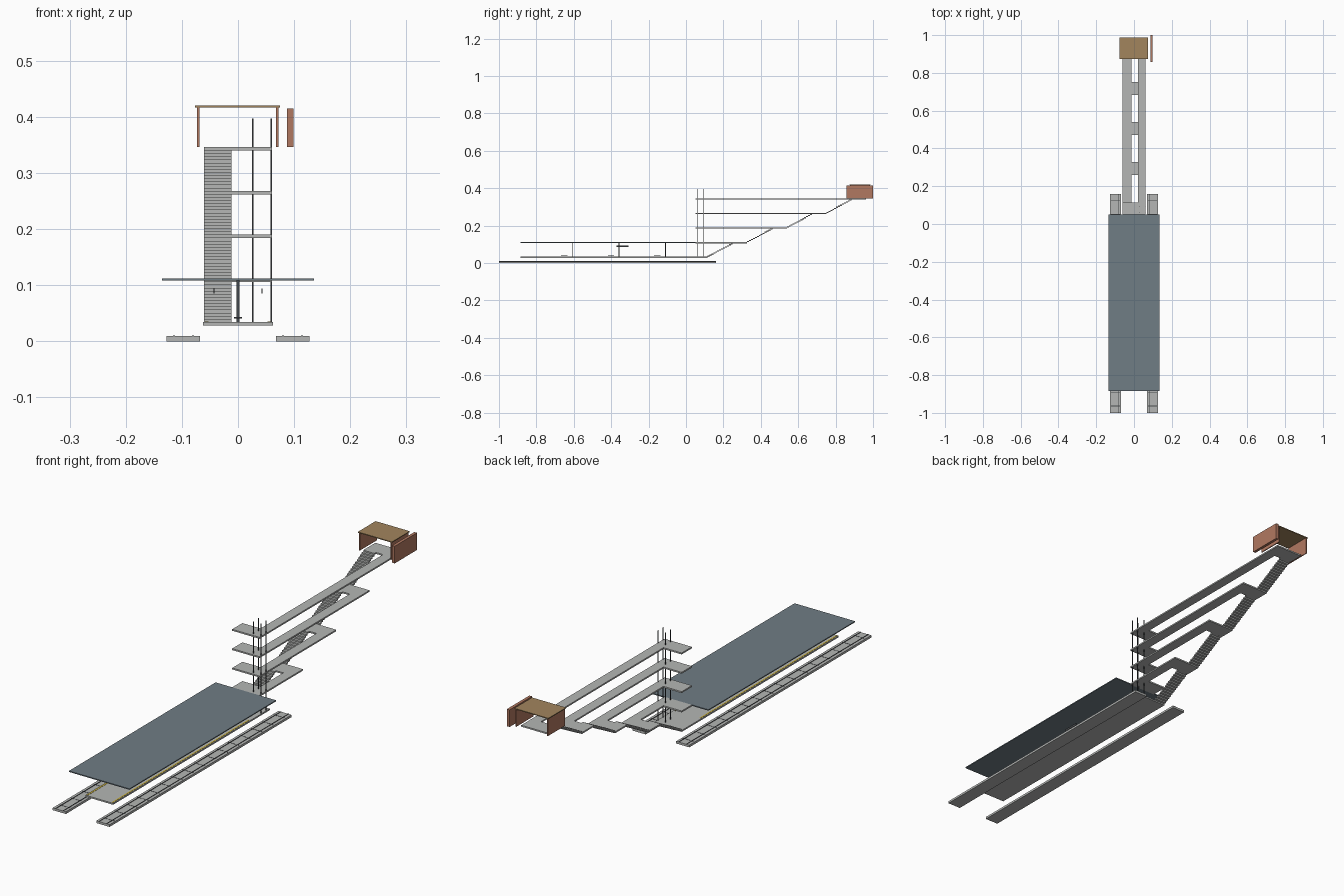
import bpy, bmesh

if "Cube" in bpy.data.objects:
    bpy.data.objects.remove(bpy.data.objects["Cube"])


def material(name, rgb):
    m = bpy.data.materials.new(name)
    m.diffuse_color = (*rgb, 1)
    m.use_nodes = True
    m.node_tree.nodes["Principled BSDF"].inputs["Base Color"].default_value = m.diffuse_color
    return m


CONCRETE = material("concrete grey", (0.46, 0.47, 0.46))
SLATE = material("slate blue", (0.16, 0.205, 0.235))
STEEL = material("dark steel", (0.06, 0.065, 0.07))
YELLOW = material("safety yellow", (0.62, 0.46, 0.05))
TERRACOTTA = material("terracotta", (0.44, 0.19, 0.12))
TAN = material("tan roof", (0.36, 0.235, 0.11))


def boxes(name, mat, items):
    """One object from boxes given as (x0, x1, y0, y1, z0, z1)."""
    bm = bmesh.new()
    for x0, x1, y0, y1, z0, z1 in items:
        vs = bmesh.ops.create_cube(bm, size=1)["verts"]
        for v in vs:
            v.co = (x0 if v.co.x < 0 else x1,
                    y0 if v.co.y < 0 else y1,
                    z0 if v.co.z < 0 else z1)
    return finish(name, mat, bm)


def plate(name, mat, outline, z0, z1):
    """Flat slab extruded from an xy outline."""
    bm = bmesh.new()
    f = bm.faces.new([bm.verts.new((x, y, z0)) for x, y in outline])
    r = bmesh.ops.extrude_face_region(bm, geom=[f])
    for v in r["geom"]:
        if isinstance(v, bmesh.types.BMVert):
            v.co.z = z1
    bmesh.ops.recalc_face_normals(bm, faces=bm.faces)
    return finish(name, mat, bm)


def finish(name, mat, bm):
    me = bpy.data.meshes.new(name)
    bm.to_mesh(me)
    bm.free()
    me.materials.append(mat)
    ob = bpy.data.objects.new(name, me)
    bpy.context.collection.objects.link(ob)
    return ob


def span(a, b, s):
    """Mirror an x interval to side s."""
    return (a, b) if s > 0 else (-b, -a)


W = 0.061          # half width of platform and walkways
Z0 = 0.034         # platform top
RISE = 0.078       # height between levels
Y_LIFT = 0.05      # lift end of the walkways

# Track beds with rails and thin sleepers
for s, side in ((1, "right"), (-1, "left")):
    boxes(f"track_bed_{side}", CONCRETE, [(*span(0.068, 0.127, s), -1, 0.16, 0, 0.009)])
    boxes(f"rails_{side}", STEEL,
          [(*span(c - 0.001, c + 0.001, s), -1, 0.16, 0.009, 0.0108) for c in (0.08, 0.114)])
    boxes(f"sleepers_{side}", STEEL,
          [(*span(0.073, 0.122, s), -0.965 + i * 0.0725, -0.962 + i * 0.0725, 0.009, 0.0095)
           for i in range(16)])
    # Warning strip and hanging sign
    boxes(f"warning_strip_{side}", YELLOW,
          [(*span(0.053, 0.059, s), -0.882, -0.01, Z0, Z0 + 0.0008)])
    boxes(f"hanging_sign_{side}", STEEL,
          [(*span(0.042, 0.0435, s), -0.372, -0.308, 0.085, 0.094)])

# Platform with canopy, columns and benches
boxes("platform", CONCRETE, [(-W - 0.001, W + 0.001, -0.885, 0.115, 0.028, Z0)])
boxes("canopy", SLATE, [(-0.135, 0.135, -0.885, 0.05, 0.108, 0.112)])
COLS = (-0.608, -0.358, -0.11)
boxes("canopy_columns", STEEL,
      [(-0.0025, 0.0025, y - 0.002, y + 0.002, Z0, 0.108) for y in COLS])
boxes("benches", STEEL,
      [(-0.007, 0.007, y - 0.06, y - 0.026, 0.041, 0.0435) for y in COLS])

# Stair flights and looped walkways, one per level
STEPS = 14
RUN = 0.145
for k in range(4):
    y0 = 0.115 + 0.212 * k
    z0 = Z0 + RISE * k
    dy, dz = RUN / STEPS, RISE / STEPS
    boxes(f"stair_flight_{k + 1}", CONCRETE,
          [(-W, -0.012, y0 + i * dy, y0 + (i + 1) * dy, z0 + (i - 0.1) * dz, z0 + (i + 1) * dz)
           for i in range(STEPS)])
    ya, yb = y0 + RUN, y0 + 0.212
    plate(f"walkway_{k + 1}", CONCRETE,
          [(-W, Y_LIFT), (W, Y_LIFT), (W, yb), (-W, yb),
           (-W, ya), (0.02, ya), (0.02, 0.115), (-W, 0.115)],
          z0 + RISE - 0.006, z0 + RISE)

# Lift shaft posts
boxes("lift_posts", STEEL,
      [(x - 0.0013, x + 0.0013, y - 0.0013, y + 0.0013, Z0, 0.397)
       for x in (0.0265, 0.059) for y in (0.061, 0.093)])

# Entrance shelter at the top
boxes("shelter_roof", TAN, [(-0.077, 0.075, 0.874, 0.987, 0.4165, 0.42)])
boxes("shelter_walls", TERRACOTTA,
      [(-0.073, -0.069, 0.876, 0.985, 0.346, 0.4165),
       (0.068, 0.072, 0.876, 0.985, 0.346, 0.4165)])
boxes("side_panel", TERRACOTTA, [(0.087, 0.099, 0.857, 1.0, 0.346, 0.415)])
